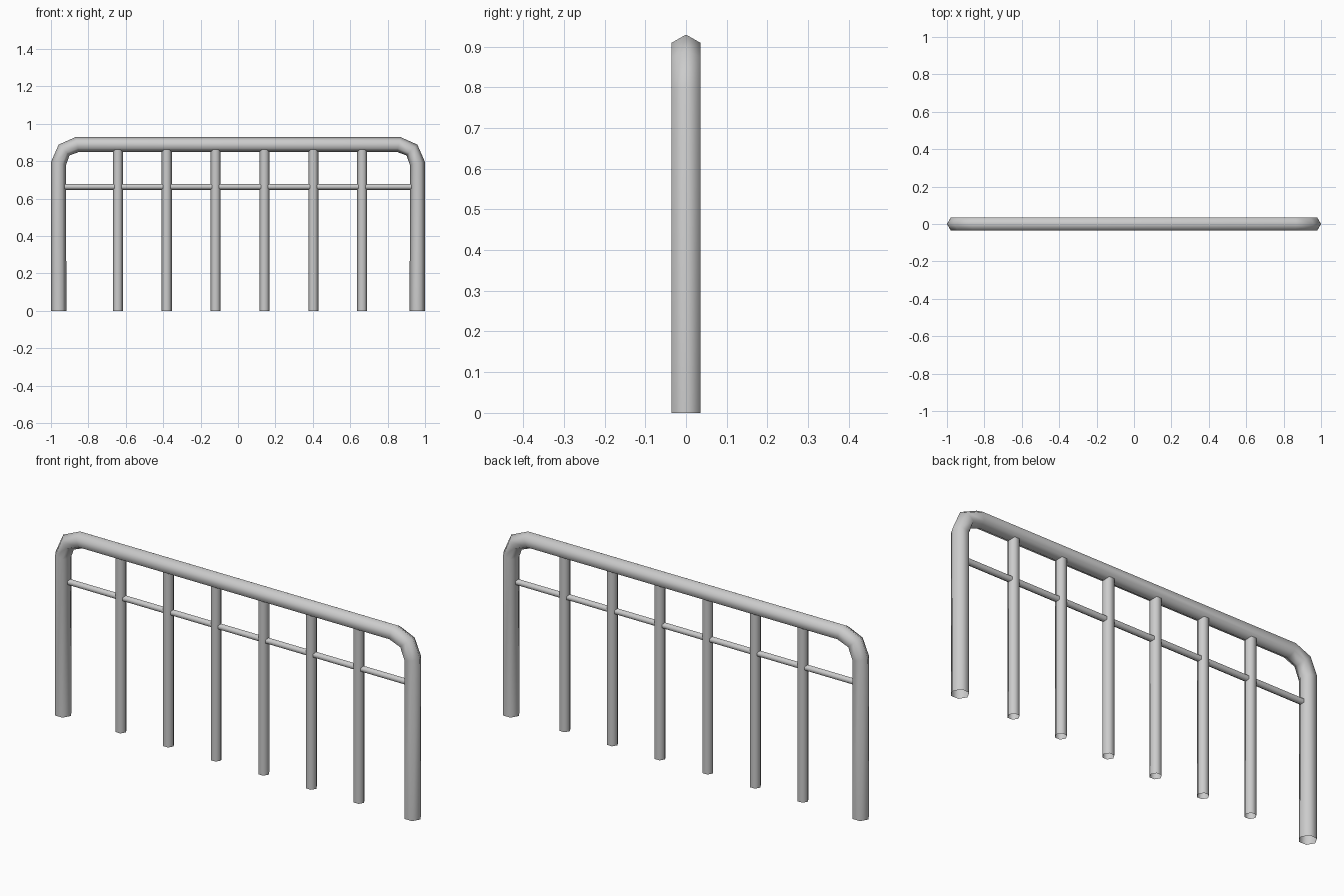
import bpy
import bmesh
import math
from mathutils import Vector

cube = bpy.data.objects.get("Cube")
if cube:
    bpy.data.objects.remove(cube, do_unlink=True)

SIDES = 6

# Single grey metal
metal = bpy.data.materials.new("grey_metal")
metal.use_nodes = True
grey = (0.6, 0.6, 0.6, 1)
metal.diffuse_color = grey
metal.node_tree.nodes["Principled BSDF"].inputs["Base Color"].default_value = grey


def tube(name, path, radius):
    """Sweep an open six-sided tube along a path of (x, z) points in the y = 0 plane."""
    pts = [Vector((x, 0, z)) for x, z in path]
    depth = Vector((0, 1, 0))
    bm = bmesh.new()
    rings = []
    for i, p in enumerate(pts):
        before = (p - pts[i - 1]).normalized() if i > 0 else Vector()
        after = (pts[i + 1] - p).normalized() if i < len(pts) - 1 else Vector()
        out = depth.cross((before + after).normalized())
        ring = []
        for k in range(SIDES):
            a = math.tau * k / SIDES
            ring.append(bm.verts.new(p + radius * (math.cos(a) * out + math.sin(a) * depth)))
        rings.append(ring)
    for a, b in zip(rings, rings[1:]):
        for k in range(SIDES):
            n = (k + 1) % SIDES
            bm.faces.new((a[k], a[n], b[n], b[k])).smooth = True
    bmesh.ops.recalc_face_normals(bm, faces=bm.faces)
    mesh = bpy.data.meshes.new(name)
    bm.to_mesh(mesh)
    bm.free()
    mesh.materials.append(metal)
    obj = bpy.data.objects.new(name, mesh)
    bpy.context.collection.objects.link(obj)
    return obj


# Outer frame: two legs and a top rail joined by two-segment bends
LEG_X, TOP_Z, BEND = 0.959, 0.889, 0.1
left = [(LEG_X, 0)]
for deg in (0, 45, 90):
    a = math.radians(deg)
    left.append((LEG_X - BEND + BEND * math.cos(a), TOP_Z - BEND + BEND * math.sin(a)))
right = [(-x, z) for x, z in reversed(left)]
tube("outer_frame", left + right, 0.041)

# Upright bars ending inside the top rail
for i in range(6):
    x = -0.642 + 0.2612 * i
    tube(f"upright_bar_{i + 1}", [(x, 0), (x, TOP_Z - 0.01)], 0.027)

# Thin cross rail
tube("cross_rail", [(-0.94, 0.663), (0.94, 0.663)], 0.016)
